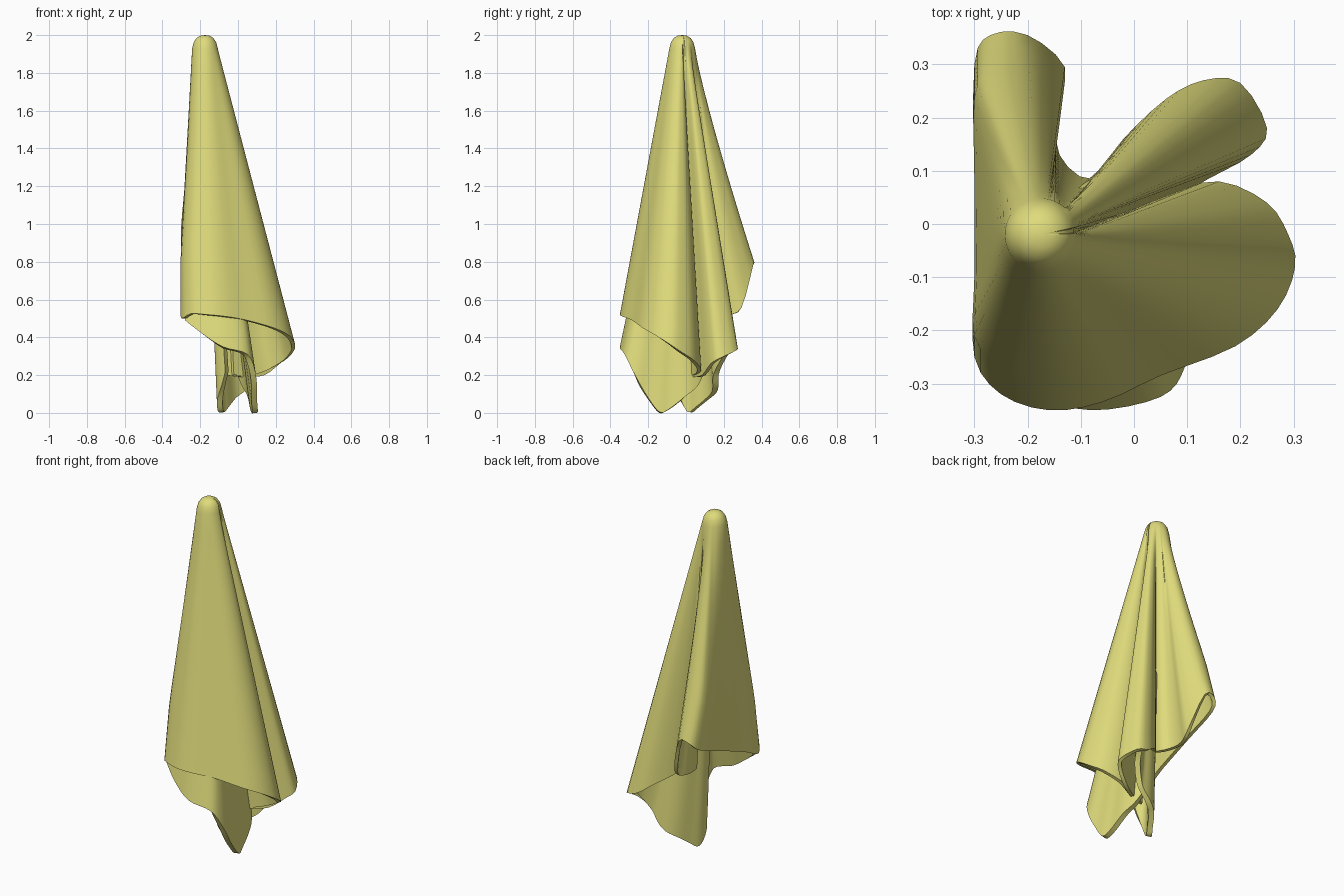
import bpy
from math import cos, sin, radians
from mathutils import Vector

if "Cube" in bpy.data.objects:
    bpy.data.objects.remove(bpy.data.objects["Cube"])

mat = bpy.data.materials.new("yellow_cloth")
mat.diffuse_color = (0.74, 0.71, 0.20, 1)
mat.use_nodes = True
mat.node_tree.nodes["Principled BSDF"].inputs["Base Color"].default_value = mat.diffuse_color


def spline(pts, n, closed):
    """Catmull-Rom curve through the points"""
    pts = [Vector(p) for p in pts]
    m = len(pts)
    get = (lambda i: pts[i % m]) if closed else (lambda i: pts[max(0, min(m - 1, i))])
    out = []
    for i in range(m if closed else m - 1):
        a, b, c, d = (get(i + k) for k in (-1, 0, 1, 2))
        for s in range(n):
            t = s / n
            out.append(0.5 * (2 * b + (c - a) * t + (2 * a - 5 * b + 4 * c - d) * t**2
                              + (3 * b - a - 3 * c + d) * t**3))
    return out if closed else out + [pts[-1]]


def sheet(name, rows, closed, thick, offset, tip=None):
    """Cloth from rows of points running top to hem"""
    n = len(rows[0])
    verts = [p for r in rows for p in r]
    faces = []
    cols = n if closed else n - 1
    for i in range(len(rows) - 1):
        for j in range(cols):
            k = (j + 1) % n
            faces.append(((i + 1) * n + j, (i + 1) * n + k, i * n + k, i * n + j))
    if tip is not None:
        verts.append(tip)
        faces += [(j, (j + 1) % n, len(verts) - 1) for j in range(cols)]
    me = bpy.data.meshes.new(name)
    me.from_pydata([tuple(v) for v in verts], [], faces)
    me.materials.append(mat)
    ob = bpy.data.objects.new(name, me)
    bpy.context.collection.objects.link(ob)
    mod = ob.modifiers.new("thickness", 'SOLIDIFY')
    mod.thickness = thick
    mod.offset = offset
    bpy.context.view_layer.objects.active = ob
    ob.select_set(True)
    bpy.ops.object.modifier_apply(modifier=mod.name)
    bpy.ops.object.shade_smooth_by_angle(angle=0.75)
    ob.select_set(False)


# Hem of the outer drape: wall side, wide front fold, narrow fold, back fold
hem = [
    (-.30, .30, .73), (-.30, .10, .65), (-.30, -.12, .56), (-.30, -.25, .50),
    (-.25, -.32, .525), (-.16, -.35, .52), (-.06, -.335, .51), (.05, -.285, .49),
    (.19, -.23, .45), (.27, -.16, .41), (.303, -.08, .36), (.29, -.02, .32),
    (.25, .04, .28), (.16, .08, .23), (.06, .055, .20), (-.055, -.005, .20),
    (.04, .03, .19), (.14, .085, .20), (.22, .13, .26), (.25, .18, .29),
    (.20, .265, .33), (.13, .27, .35), (.06, .235, .40), (-.02, .16, .45),
    (-.08, .085, .50), (-.14, .13, .52), (-.145, .22, .52), (-.13, .295, .56),
    (-.20, .355, .78), (-.27, .355, .78),
]
# Which hem point hangs from which angle of the rounded top
turn = [(0, 112), (4, 256), (10, 350), (15, 366), (19, 384), (24, 408), (28, 454), (30, 472)]


def top_angle(u):
    for (a, p), (b, q) in zip(turn, turn[1:]):
        if u <= b:
            return radians(p + (q - p) * (u - a) / (b - a))


centre = Vector((-.175, -.02))
top_z = 1.93
columns = []
for i, p in enumerate(spline(hem, 3, True)):
    ang = top_angle(i / 3)
    fold = .006 if 42 <= i <= 48 else 0
    r = .068 - fold
    columns.append((centre + Vector((r * cos(ang), r * sin(ang))), p))

rows = [[Vector((*(centre.lerp(t, k)), z)) for t, p in columns]
        for k, z in ((.35, 1.997), (.65, 1.985), (.87, 1.963))]
steps = 14
for i in range(steps + 1):
    t = i / steps
    row = []
    for a, p in columns:
        tx = min(1, 1.3 * t) if p.x < -.22 else t
        ty = t ** 1.15 if p.y > .2 and p.x < -.1 else t
        row.append(Vector((a.x + (p.x - a.x) * tx, a.y + (p.y - a.y) * ty,
                           top_z + (p.z - top_z) * t)))
    rows.append(row)
sheet("outer_drape", rows, True, .02, -1, Vector((*centre, 2.0)))


def inner_panel(name, pts):
    """Hanging corner tucked inside the drape"""
    apex = Vector((-.16, -.02, 1.9))
    edge = spline(pts, 4, False)
    sheet(name, [[apex.lerp(p, .5 + .5 * i / 6) for p in edge] for i in range(7)],
          False, .03, -1)


inner_panel("front_hanging_corner", [
    (-.28, -.27, .49), (-.19, -.32, .42), (-.08, -.35, .35), (.05, -.325, .31),
    (.095, -.27, .20), (.10, -.20, .08), (.105, -.14, .005), (.095, -.09, .02),
    (.08, .0, .09), (.05, .06, .14), (.02, .09, .20)])
inner_panel("rear_hanging_corner", [
    (-.05, -.06, .22), (-.08, -.03, .08), (-.075, .01, .005), (-.05, .05, .03),
    (-.01, .11, .08), (.04, .14, .12), (.10, .145, .20), (.155, .19, .29),
    (.18, .235, .34)])
